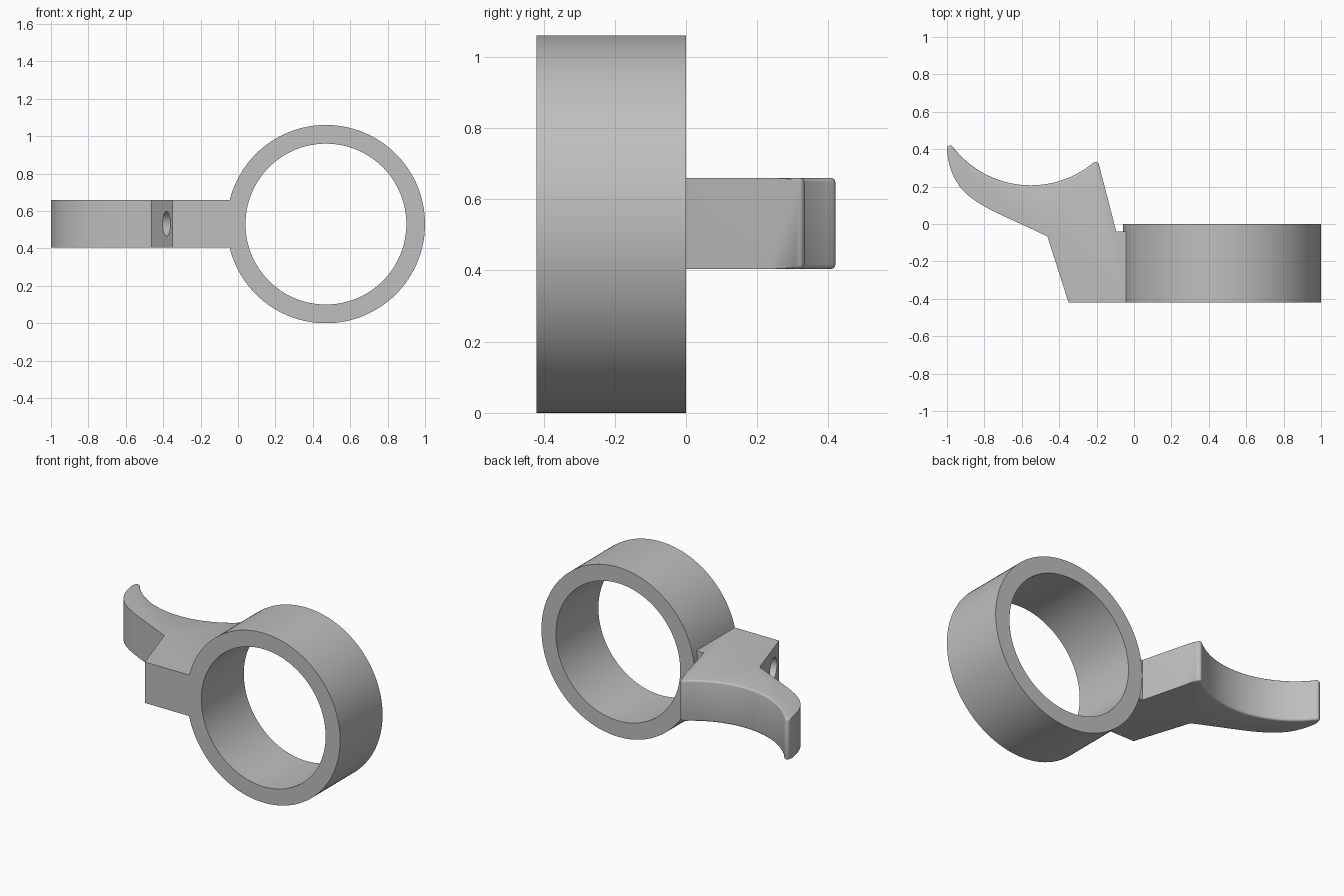
import bpy, bmesh
from math import cos, sin, radians
from mathutils import Vector, Matrix
from mathutils.geometry import interpolate_bezier

cube = bpy.data.objects.get("Cube")
if cube:
    bpy.data.objects.remove(cube, do_unlink=True)

GREY = (0.52, 0.52, 0.52, 1.0)
mat = bpy.data.materials.new("plain grey")
mat.use_nodes = True
mat.diffuse_color = GREY
mat.node_tree.nodes["Principled BSDF"].inputs["Base Color"].default_value = GREY


def to_object(name, bm):
    bmesh.ops.recalc_face_normals(bm, faces=bm.faces)
    mesh = bpy.data.meshes.new(name)
    bm.to_mesh(mesh)
    bm.free()
    mesh.materials.append(mat)
    obj = bpy.data.objects.new(name, mesh)
    bpy.context.collection.objects.link(obj)
    return obj


def cylinder(name, radius, start, end, segments):
    """Closed cylinder running between two points."""
    axis = end - start
    place = Matrix.Translation((start + end) / 2) @ axis.to_track_quat('Z', 'Y').to_matrix().to_4x4()
    bm = bmesh.new()
    bmesh.ops.create_cone(bm, cap_ends=True, segments=segments, radius1=radius,
                          radius2=radius, depth=axis.length, matrix=place)
    return to_object(name, bm)


def combine(target, tool, operation):
    """Apply a boolean and discard the tool object."""
    tool.hide_render = True
    mod = target.modifiers.new(operation, 'BOOLEAN')
    mod.operation = operation
    mod.solver = 'EXACT'
    mod.object = tool
    bpy.context.view_layer.objects.active = target
    bpy.ops.object.modifier_apply(modifier=mod.name)
    bpy.data.objects.remove(tool, do_unlink=True)


def arc(centre, radius, a0, a1, steps):
    angles = [radians(a0 + (a1 - a0) * i / steps) for i in range(steps + 1)]
    return [centre + radius * Vector((cos(a), sin(a))) for a in angles]


# Arm outline in plan: block, rounded tips, cradle arc and curved back
FRONT, BACK = -0.42, 0.0
LOW, HIGH = 0.404, 0.66
cradle, cradle_r, tip_r = Vector((-0.552, 0.732)), 0.525, 0.018
right_a, left_a = -50.3, -142.5
right_tip = arc(cradle, cradle_r + tip_r, right_a, right_a, 1)[0]
left_tip = arc(cradle, cradle_r + tip_r, left_a, left_a, 1)[0]

rounded = arc(right_tip, tip_r, 15, right_a + 180, 8)
rounded += arc(cradle, cradle_r, right_a, left_a, 40)[1:-1]
rounded += arc(left_tip, tip_r, left_a + 180, 185, 8)
back = interpolate_bezier(rounded[-1], Vector((-0.975, 0.12)), Vector((-0.8, 0.10)),
                          Vector((-0.463, -0.067)), 28)[1:]
foot = [Vector(p) for p in ((-0.35, FRONT), (0.0, FRONT), (0.0, -0.04), (-0.095, -0.04))]
outline = foot + rounded + [p.to_2d() for p in back]

bm = bmesh.new()
bottom = [bm.verts.new((p.x, p.y, LOW)) for p in outline]
top = [bm.verts.new((p.x, p.y, HIGH)) for p in outline]
bm.faces.new(bottom)
bm.faces.new(top)
count = len(outline)
for i in range(count):
    j = (i + 1) % count
    bm.faces.new((bottom[i], bottom[j], top[j], top[i]))
bmesh.ops.recalc_face_normals(bm, faces=bm.faces)

# Soft edge along the cradle and tips
first, last = len(foot), len(foot) + len(rounded) - 1
soft = [bm.edges.get((ring[i], ring[i + 1])) for ring in (bottom, top) for i in range(first, last)]
bmesh.ops.bevel(bm, geom=soft, offset=0.012, offset_type='OFFSET', segments=3,
                profile=0.5, affect='EDGES', clamp_overlap=False)
holder = to_object("ring_and_cradle_arm", bm)

# Blind screw hole square to the slanted side of the block
slope_mid = Vector((-0.383, -0.317, 0.532))
inward = Vector((0.954, 0.30, 0))
combine(holder, cylinder("hole_cutter", 0.067, slope_mid - inward * 0.1,
                         slope_mid + inward * 0.25, 48), 'DIFFERENCE')

# Ring with its bore
centre = Vector((0.47, 0, 0.53))
depth = Vector((0, 1, 0))
ring = cylinder("ring", 0.53, centre + depth * FRONT, centre + depth * BACK, 128)
combine(ring, cylinder("bore_cutter", 0.43, centre - depth, centre + depth, 128), 'DIFFERENCE')
combine(holder, ring, 'UNION')

bpy.ops.object.select_all(action='DESELECT')
holder.select_set(True)
bpy.context.view_layer.objects.active = holder
bpy.ops.object.shade_smooth_by_angle(angle=radians(32))
